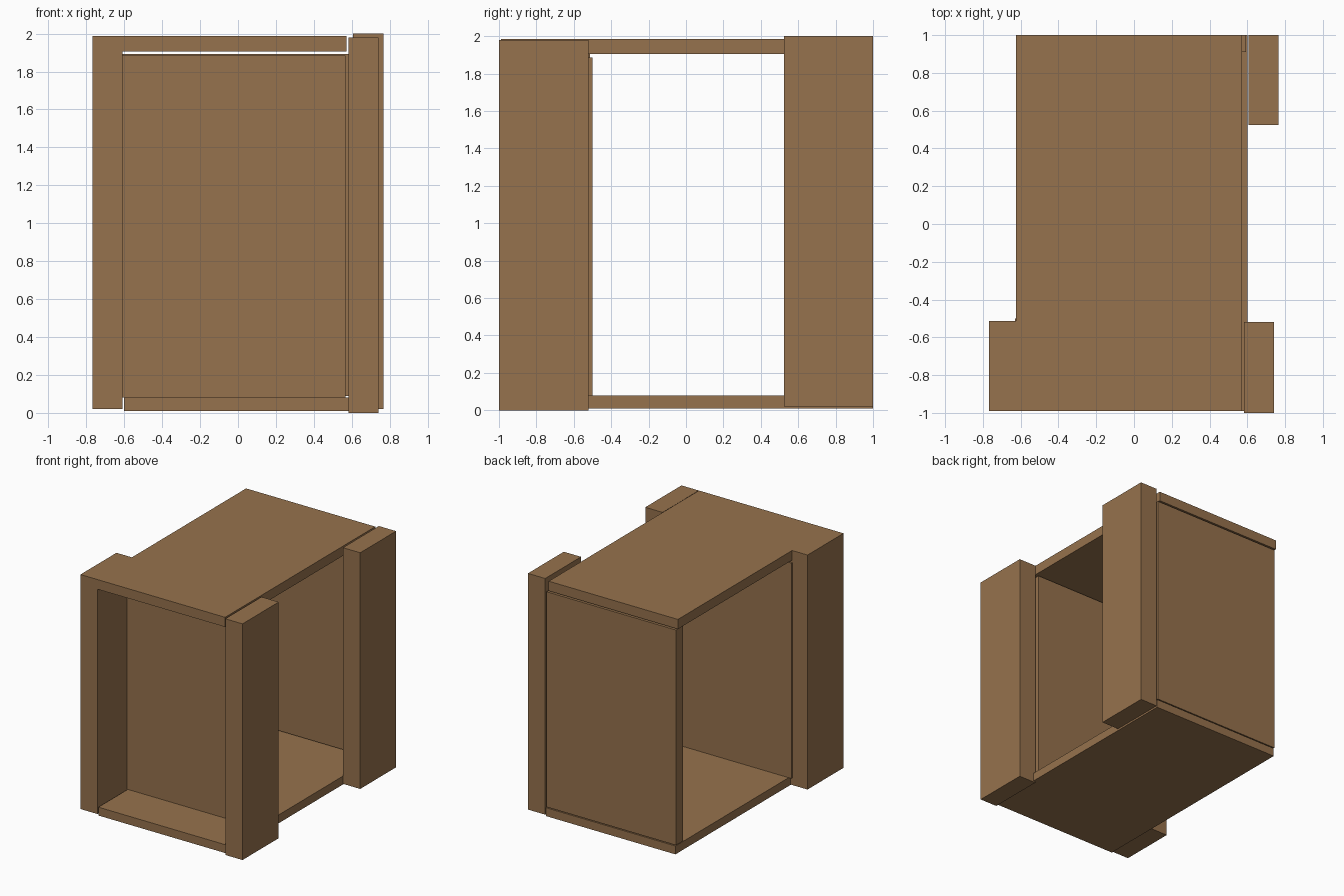
import bpy
import bmesh
from mathutils import Matrix, Vector

if "Cube" in bpy.data.objects:
    bpy.data.objects.remove(bpy.data.objects["Cube"])

wood = bpy.data.materials.new("wood")
wood.diffuse_color = (0.305, 0.168, 0.074, 1)
wood.use_nodes = True
wood.node_tree.nodes["Principled BSDF"].inputs["Base Color"].default_value = wood.diffuse_color


def board(name, x, y, z):
    """Box spanning the given (low, high) ranges."""
    low, high = (Vector(c) for c in zip(x, y, z))
    bm = bmesh.new()
    bmesh.ops.create_cube(bm, size=1, matrix=Matrix.Translation((low + high) / 2)
                          @ Matrix.Diagonal((*(high - low), 1)))
    mesh = bpy.data.meshes.new(name)
    bm.to_mesh(mesh)
    bm.free()
    mesh.materials.append(wood)
    bpy.context.collection.objects.link(bpy.data.objects.new(name, mesh))


# Upright posts on three corners
board("front_left_post", (-0.768, -0.61), (-0.99, -0.513), (0.02, 1.986))
board("front_right_post", (0.582, 0.742), (-1.0, -0.52), (0.0, 1.98))
board("back_right_post", (0.606, 0.766), (0.525, 1.0), (0.02, 2.0))

# Top and bottom boards
board("top_board", (-0.625, 0.573), (-0.99, 1.0), (1.905, 1.986))
board("bottom_board", (-0.602, 0.6), (-0.99, 1.0), (0.01, 0.08))

# Recessed front panel and flush back panel
board("front_panel", (-0.63, 0.566), (-0.60, -0.50), (0.08, 1.885))
board("back_panel", (-0.608, 0.594), (0.91, 1.0), (0.088, 1.892))
